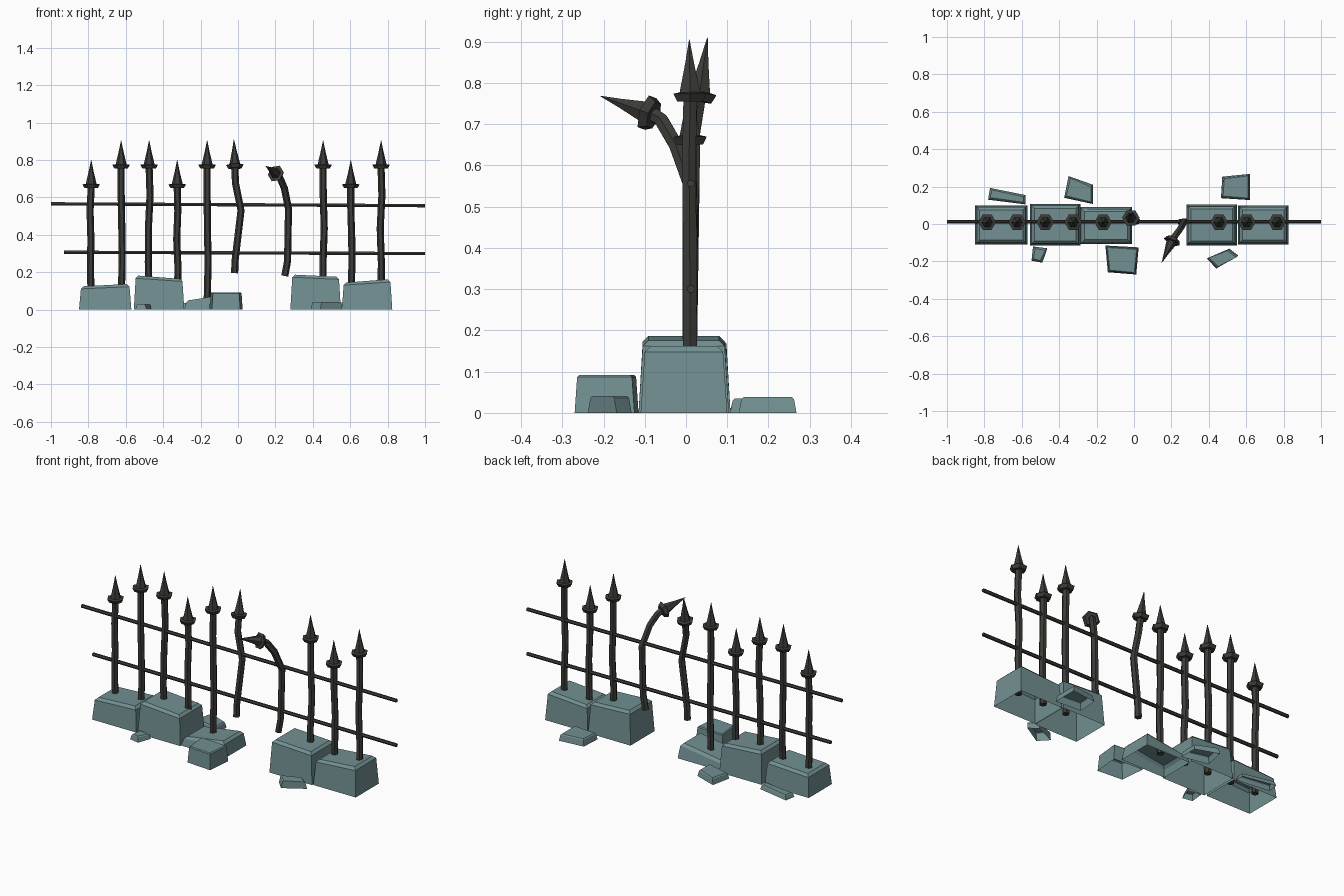
import bpy, bmesh, math, random
from mathutils import Vector

if "Cube" in bpy.data.objects:
    bpy.data.objects.remove(bpy.data.objects["Cube"])

random.seed(4)


def material(name, color):
    m = bpy.data.materials.new(name)
    m.diffuse_color = color
    m.use_nodes = True
    m.node_tree.nodes["Principled BSDF"].inputs["Base Color"].default_value = m.diffuse_color
    return m


STONE = material("stone", (0.17, 0.28, 0.29, 1))
IRON = material("iron", (0.045, 0.045, 0.04, 1))


def make(name, bm, mat):
    bmesh.ops.recalc_face_normals(bm, faces=bm.faces[:])
    me = bpy.data.meshes.new(name)
    bm.to_mesh(me)
    bm.free()
    me.materials.append(mat)
    ob = bpy.data.objects.new(name, me)
    bpy.context.collection.objects.link(ob)


def loft(bm, rings, cap_start=True, cap_end=True):
    loops = [[bm.verts.new(p) for p in r] for r in rings]
    n = len(loops[0])
    for a, b in zip(loops, loops[1:]):
        for i in range(n):
            j = (i + 1) % n
            bm.faces.new((a[i], a[j], b[j], b[i]))
    if cap_start:
        bm.faces.new(loops[0][::-1])
    if cap_end:
        bm.faces.new(loops[-1])


def ring(center, axis, r, n=6):
    axis = axis.normalized()
    u = Vector((1, 0, 0))
    if abs(axis.x) > 0.9:
        u = Vector((0, 1, 0))
    u = (u - axis * u.dot(axis)).normalized()
    v = axis.cross(u)
    return [center + r * (math.cos(t) * u + math.sin(t) * v)
            for t in (2 * math.pi * i / n for i in range(n))]


def tube(bm, pts, r, n=6):
    pts = [Vector(p) for p in pts]
    rings = []
    for i, p in enumerate(pts):
        axis = pts[min(i + 1, len(pts) - 1)] - pts[max(i - 1, 0)]
        rings.append(ring(p, axis, r, n))
    loft(bm, rings)


def stone(name, corners, z_left, z_right, taper, bevel):
    """Tapered, chamfered stone with a sloping top and an open underside."""
    c = [Vector((x, y, 0)) for x, y in corners]
    mid = sum(c, Vector()) / 4
    x0, x1 = min(p.x for p in c), max(p.x for p in c)

    def layer(inset, drop):
        out = []
        for p in c:
            z = z_left + (z_right - z_left) * (p.x - x0) / (x1 - x0) - drop
            d = p - mid
            out.append(Vector((p.x - math.copysign(min(inset, abs(d.x)), d.x),
                               p.y - math.copysign(min(inset, abs(d.y)), d.y), z)))
        return out

    bm = bmesh.new()
    loft(bm, [c, layer(taper, bevel), layer(taper + bevel, 0)], cap_start=False)
    make(name, bm, STONE)


def post(name, path, tip):
    """Hexagonal bar along a path, ending in a collared spear point."""
    bm = bmesh.new()
    tube(bm, path, 0.019)
    base, tip = Vector(path[-1]), Vector(tip)
    axis = tip - base
    head = [(0.0, 0.02), (0.0, 0.036), (0.13, 0.047), (0.15, 0.029),
            (0.6, 0.013), (1.0, 0.0008)]
    loft(bm, [ring(base + axis * t, axis, r) for t, r in head])
    make(name, bm, IRON)


# Foundation blocks: x range, y range, top height left and right
blocks = [(-0.85, -0.57, -0.11, 0.10, 0.125, 0.137),
          (-0.557, -0.287, -0.115, 0.108, 0.182, 0.165),
          (-0.288, -0.01, -0.107, 0.09, 0.05, 0.085),
          (0.28, 0.55, -0.115, 0.104, 0.187, 0.176),
          (0.555, 0.825, -0.11, 0.10, 0.145, 0.162)]
for i, (x0, x1, y0, y1, zl, zr) in enumerate(blocks):
    stone(f"foundation_block_{i}", [(x0, y0), (x1, y0), (x1, y1), (x0, y1)],
          zl, zr, 0.01, 0.014)

# Fallen rubble stones: footprint and height
rubble = [([(-0.78, 0.13), (-0.58, 0.105), (-0.58, 0.155), (-0.77, 0.193)], 0.025),
          ([(-0.373, 0.14), (-0.22, 0.107), (-0.22, 0.21), (-0.35, 0.256)], 0.035),
          ([(0.465, 0.138), (0.62, 0.128), (0.62, 0.268), (0.472, 0.253)], 0.038),
          ([(-0.548, -0.196), (-0.49, -0.207), (-0.463, -0.13), (-0.54, -0.12)], 0.03),
          ([(-0.14, -0.258), (0.012, -0.27), (0.025, -0.125), (-0.153, -0.115)], 0.092),
          ([(0.39, -0.185), (0.44, -0.238), (0.557, -0.168), (0.51, -0.132)], 0.041)]
for i, (corners, h) in enumerate(rubble):
    stone(f"rubble_{i}", corners, h, h, 0.006, 0.005)

# Upright fence posts: x and tip height
uprights = [(-0.785, 0.8), (-0.625, 0.905), (-0.475, 0.905), (-0.325, 0.8),
            (-0.165, 0.905), (0.455, 0.905), (0.603, 0.8), (0.765, 0.905)]
for i, (x, top) in enumerate(uprights):
    z1 = top - 0.15
    path = [(x, 0.01, 0.04)]
    for k in (0.3, 0.55, 0.8):
        path.append((x + random.uniform(-0.007, 0.007),
                     0.01 + random.uniform(-0.003, 0.003), 0.04 + (z1 - 0.04) * k))
    path.append((x, 0.01, z1))
    post(f"post_{i}", path, (x, 0.008, top))

# Two broken, bent posts hanging from the rails
post("bent_post_left", [(-0.018, 0.012, 0.195), (-0.016, 0.012, 0.26), (0.016, 0.016, 0.53),
                        (-0.014, 0.018, 0.68), (-0.016, 0.03, 0.755)],
     (-0.022, 0.052, 0.91))
post("bent_post_right", [(0.25, 0.01, 0.18), (0.265, 0.01, 0.26), (0.27, 0.014, 0.54),
                         (0.248, -0.025, 0.65), (0.222, -0.06, 0.71), (0.21, -0.078, 0.722)],
     (0.148, -0.207, 0.768))

# Horizontal rails
for name, x0, z0, z1 in (("upper_rail", -1, 0.566, 0.556), ("lower_rail", -0.93, 0.307, 0.3)):
    bm = bmesh.new()
    tube(bm, [(x0, 0.012, z0), (1, 0.012, z1)], 0.01)
    make(name, bm, IRON)
